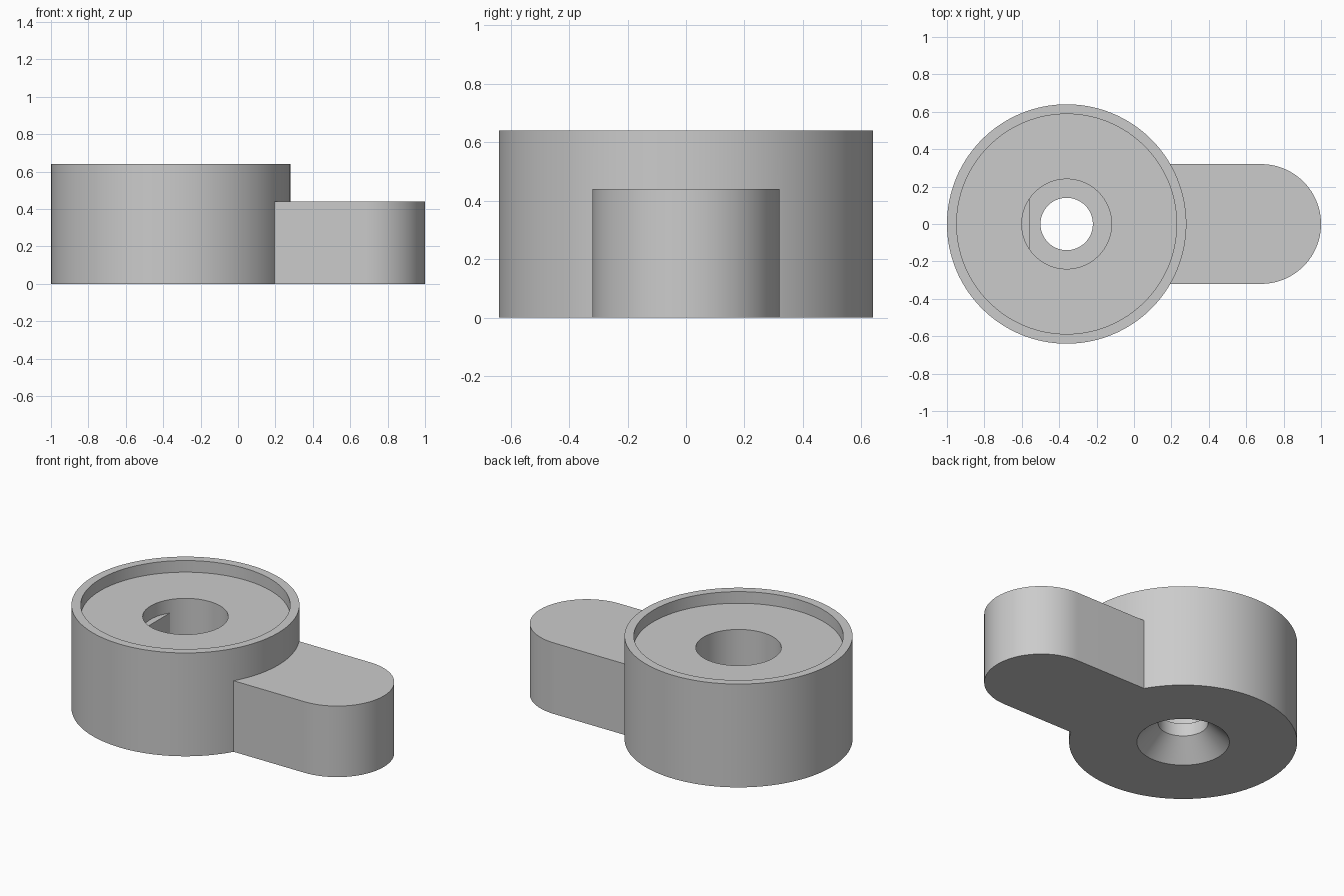
import bpy, bmesh
from math import sin, cos, pi, acos, radians

cube = bpy.data.objects.get("Cube")
if cube:
    bpy.data.objects.remove(cube)

KNOB_X = -0.36      # axis of the round body
BORE_R = 0.24       # shaft socket radius
FLAT_X = 0.20       # distance of the socket flat from the axis

grey = bpy.data.materials.new("light_grey")
grey.use_nodes = True
grey.diffuse_color = (0.6, 0.6, 0.6, 1)
grey.node_tree.nodes["Principled BSDF"].inputs["Base Color"].default_value = (0.6, 0.6, 0.6, 1)


def finish(name, bm):
    bmesh.ops.recalc_face_normals(bm, faces=bm.faces)
    mesh = bpy.data.meshes.new(name)
    bm.to_mesh(mesh)
    bm.free()
    mesh.materials.append(grey)
    obj = bpy.data.objects.new(name, mesh)
    bpy.context.collection.objects.link(obj)
    return obj


def lathe(name, profile, x, steps=128):
    """Revolve a closed (radius, height) loop about a vertical axis."""
    bm = bmesh.new()
    rings = [[bm.verts.new((x + r * cos(2 * pi * i / steps), r * sin(2 * pi * i / steps), z))
              for r, z in profile] for i in range(steps)]
    for i, ring in enumerate(rings):
        after = rings[(i + 1) % steps]
        for j in range(len(profile)):
            k = (j + 1) % len(profile)
            bm.faces.new((ring[j], after[j], after[k], ring[k]))
    return finish(name, bm)


def prism(name, outline, z0, z1):
    """Extrude a flat outline between two heights."""
    bm = bmesh.new()
    face = bm.faces.new([bm.verts.new((x, y, z0)) for x, y in outline])
    top = bmesh.ops.extrude_face_region(bm, geom=[face])["geom"]
    verts = [g for g in top if isinstance(g, bmesh.types.BMVert)]
    bmesh.ops.translate(bm, verts=verts, vec=(0, 0, z1 - z0))
    return finish(name, bm)


def arc(x, r, start, end, steps):
    angles = [start + (end - start) * i / steps for i in range(steps + 1)]
    return [(x + r * cos(a), r * sin(a)) for a in angles]


# Round body: recessed top, shaft socket, screw hole and countersink
knob = lathe("lever_knob", [
    (0.26, 0), (0.64, 0), (0.64, 0.64), (0.588, 0.64), (0.588, 0.568),
    (BORE_R, 0.568), (BORE_R, 0.20), (0.14, 0.20), (0.14, 0.12)], KNOB_X)

# Lever arm with a rounded end, starting inside the body
arm = prism("lever_arm", [(0, -0.32)] + arc(0.68, 0.32, -pi / 2, pi / 2, 48) + [(0, 0.32)], 0, 0.44)

# Flat on one side of the socket, sunk slightly into the wall and floor
key_r = BORE_R + 0.03
half = acos(FLAT_X / key_r)
key = prism("socket_flat", arc(KNOB_X, key_r, pi - half, pi + half, 16), 0.17, 0.485)

# Join everything into one solid
bpy.context.view_layer.objects.active = knob
for part in (arm, key):
    mod = knob.modifiers.new("join_" + part.name, 'BOOLEAN')
    mod.operation = 'UNION'
    mod.solver = 'EXACT'
    mod.object = part
    bpy.ops.object.modifier_apply(modifier=mod.name)
    bpy.data.objects.remove(part)

for obj in bpy.context.selected_objects:
    obj.select_set(False)
knob.select_set(True)
bpy.ops.object.shade_smooth_by_angle(angle=radians(30))
